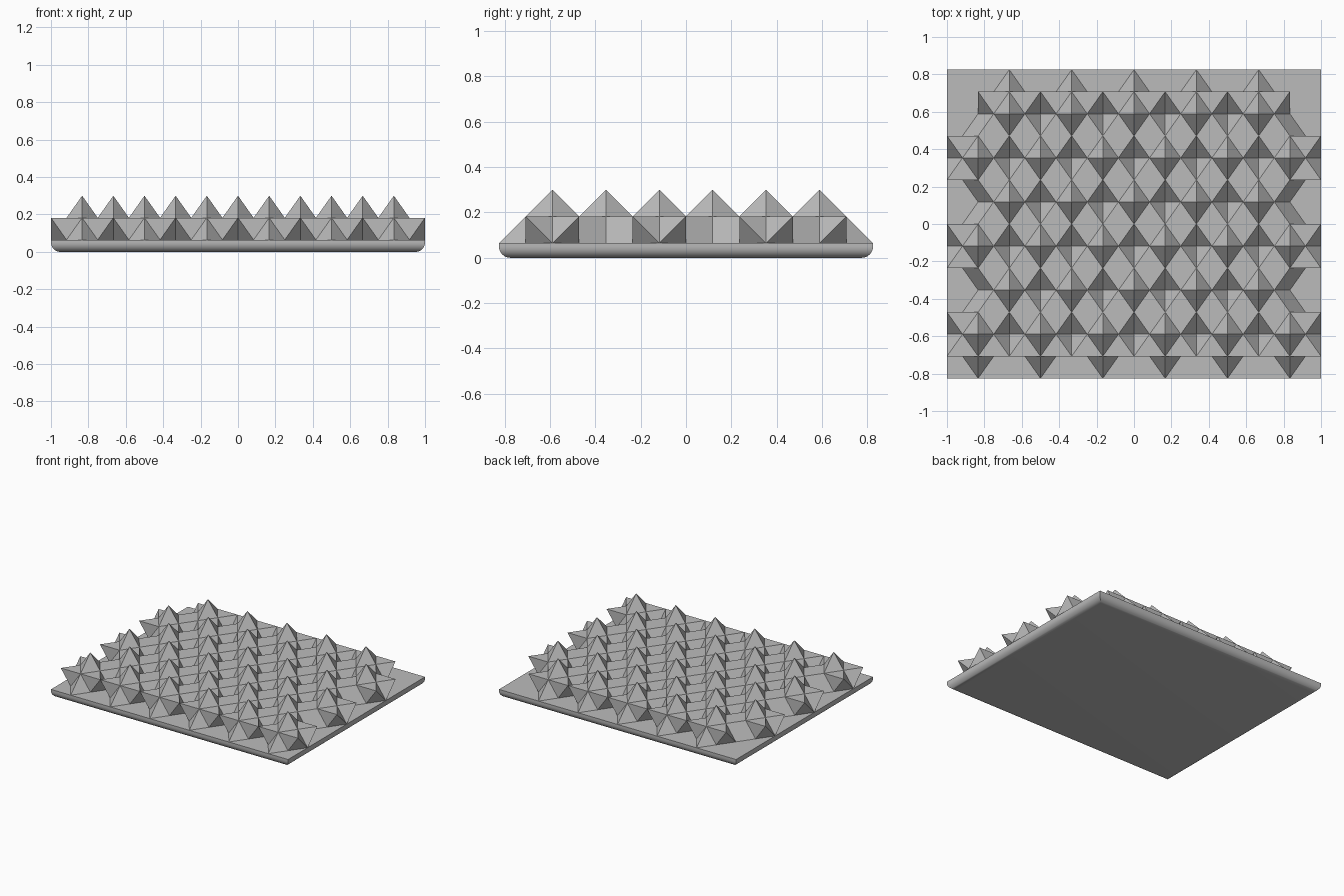
import bpy, bmesh, math
from mathutils import Matrix, Vector

cube = bpy.data.objects.get("Cube")
if cube:
    bpy.data.objects.remove(cube, do_unlink=True)

S = 1 / 6                      # half width of one star along x
ROW = S * math.sqrt(2)         # row spacing, also the star radius
TOP = 0.30 - ROW               # top of the plate
HALF_Y = 3.5 * ROW

grey = bpy.data.materials.new("mid_grey")
grey.use_nodes = True
colour = (0.5, 0.5, 0.5, 1)
grey.diffuse_color = colour
grey.node_tree.nodes["Principled BSDF"].inputs["Base Color"].default_value = colour


def to_mesh(bm, name):
    mesh = bpy.data.meshes.new(name)
    bm.to_mesh(mesh)
    bm.free()
    mesh.materials.append(grey)
    return mesh


def add_object(name, mesh, location=(0, 0, 0)):
    ob = bpy.data.objects.new(name, mesh)
    ob.location = location
    bpy.context.collection.objects.link(ob)
    return ob


# Base plate with rounded lower edges
bm = bmesh.new()
bmesh.ops.create_cube(bm, size=1)
bmesh.ops.scale(bm, vec=(2, 2 * HALF_Y, TOP), verts=bm.verts)
bmesh.ops.translate(bm, vec=(0, 0, TOP / 2), verts=bm.verts)
low = [e for e in bm.edges if all(v.co.z < 0.01 for v in e.verts)]
bmesh.ops.bevel(bm, geom=low, offset=0.05, segments=8, profile=0.5, affect='EDGES')
plate = add_object("base_plate", to_mesh(bm, "base_plate"))
bpy.context.view_layer.objects.active = plate
plate.select_set(True)
bpy.ops.object.shade_smooth_by_angle(angle=math.radians(30))

# Half star: a twelve-sided rhombic solid with a pyramid on each face
bm = bmesh.new()
for axis in range(3):
    for sa in (-1, 1):
        for sb in (-1, 1):
            a, b, c = Vector(), Vector(), Vector()
            a[axis], b[(axis + 1) % 3], c[(axis + 2) % 3] = sa, sb, 1
            rhombus = [a, (a + b + c) / 2, b, (a + b - c) / 2]
            for i in range(4):
                corners = [a + b, rhombus[i], rhombus[(i + 1) % 4]]
                bm.faces.new([bm.verts.new(p * S) for p in corners])
bmesh.ops.remove_doubles(bm, verts=bm.verts, dist=0.0001)
bmesh.ops.recalc_face_normals(bm, faces=bm.faces)
bmesh.ops.rotate(bm, matrix=Matrix.Rotation(math.pi / 4, 3, 'X'), verts=bm.verts)
bmesh.ops.bisect_plane(bm, geom=bm.verts[:] + bm.edges[:] + bm.faces[:], dist=0.0001,
                       plane_co=(0, 0, 0), plane_no=(0, 0, 1), clear_inner=True)
star = to_mesh(bm, "star")

# Staggered rows of six and five stars
for row in range(6):
    count = 6 - row % 2
    for col in range(count):
        x = (col - (count - 1) / 2) * 2 * S
        y = (row - 2.5) * ROW
        add_object(f"star_{row + 1}_{col + 1}", star, (x, y, TOP))
